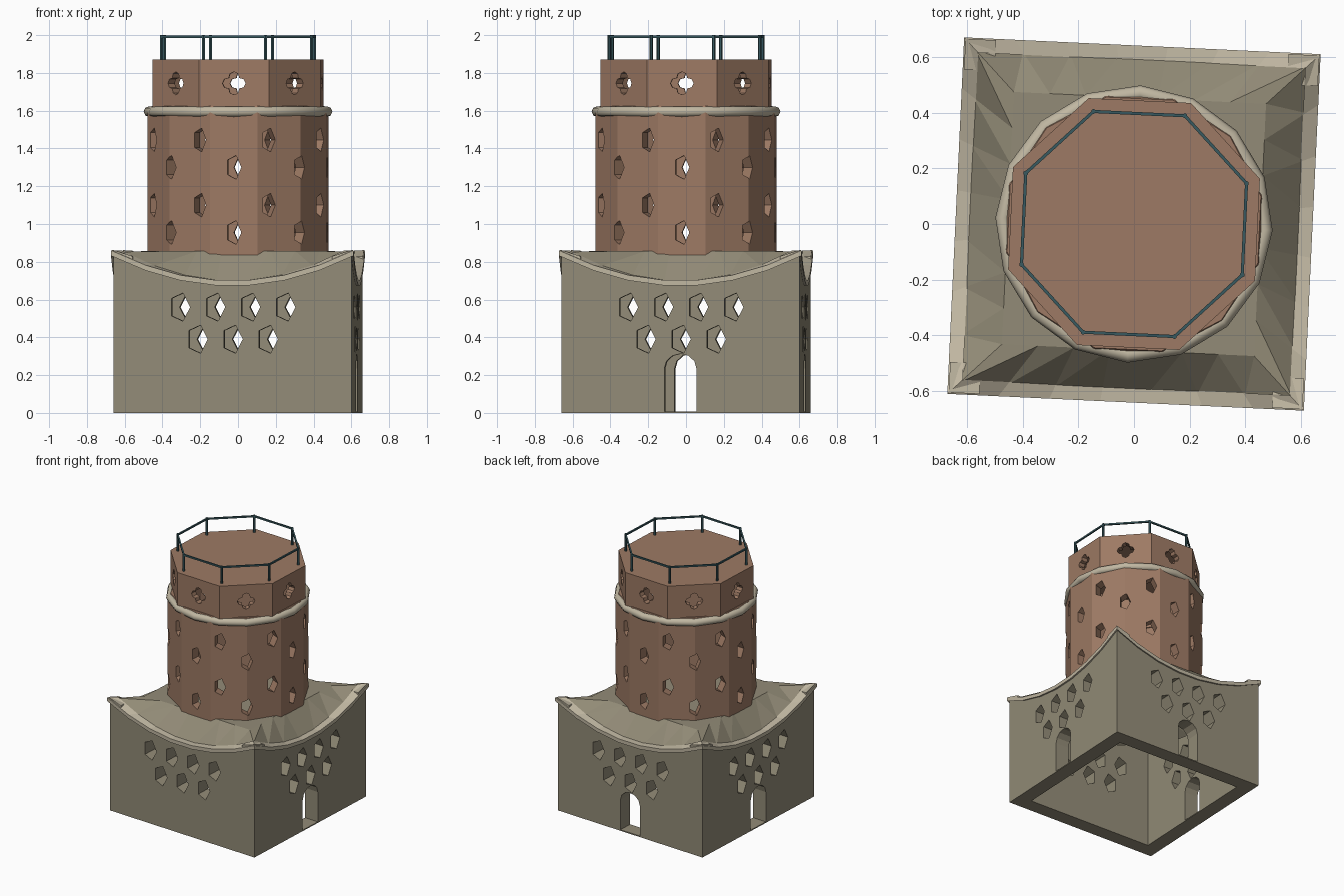
import bpy, bmesh
from math import sin, cos, pi, radians, tau
from mathutils import Matrix, Vector

if "Cube" in bpy.data.objects:
    bpy.data.objects.remove(bpy.data.objects["Cube"])

TURN = radians(-2.7)   # the whole building stands slightly turned
HALF = 0.63            # half the width of the square base


def material(name, r, g, b):
    m = bpy.data.materials.new(name)
    m.diffuse_color = (r, g, b, 1)
    m.use_nodes = True
    m.node_tree.nodes["Principled BSDF"].inputs["Base Color"].default_value = (r, g, b, 1)
    return m


STONE = material("grey stone", 0.29, 0.26, 0.185)
TRIM = material("pale stone", 0.53, 0.475, 0.36)
BRICK = material("brown brick", 0.34, 0.195, 0.128)
IRON = material("dark teal iron", 0.04, 0.1, 0.115)


def finish(bm, name, mat, angle=0.0):
    bmesh.ops.recalc_face_normals(bm, faces=bm.faces)
    mesh = bpy.data.meshes.new(name)
    bm.to_mesh(mesh)
    bm.free()
    mesh.materials.append(mat)
    obj = bpy.data.objects.new(name, mesh)
    obj.rotation_euler.z = TURN + angle
    bpy.context.collection.objects.link(obj)
    return obj


def loft(bm, loops, closed):
    """Bridge equal point loops; cap the ends unless the lofting is closed."""
    rows = [[bm.verts.new(p) for p in loop] for loop in loops]
    n = len(rows[0])
    pairs = list(zip(rows, rows[1:])) + ([(rows[-1], rows[0])] if closed else [])
    for a, b in pairs:
        for i in range(n):
            j = (i + 1) % n
            bm.faces.new((a[i], a[j], b[j], b[i]))
    if not closed:
        bm.faces.new(rows[0])
        bm.faces.new(rows[-1])


def polygon(n, r, z, phase):
    return [(r * sin((k + phase) * tau / n), -r * cos((k + phase) * tau / n), z) for k in range(n)]


def lathe(name, mat, n, profile, phase, closed=True):
    bm = bmesh.new()
    loft(bm, [polygon(n, r, z, phase) for r, z in profile], closed)
    return finish(bm, name, mat)


def cut(obj, outlines, near, far, turn=0.0):
    """Cut prisms through a wall; outlines are (angle, points) and must not overlap."""
    bm = bmesh.new()
    for angle, outline in outlines:
        spin = Matrix.Rotation(angle, 3, "Z")
        loft(bm, [[spin @ Vector((u, -d, z)) for u, z in outline] for d in (near, far)], False)
    cutter = finish(bm, "cutter", obj.data.materials[0], turn)
    cutter.hide_render = True
    mod = obj.modifiers.new("openings", "BOOLEAN")
    mod.operation, mod.solver, mod.object = "DIFFERENCE", "EXACT", cutter
    bpy.context.view_layer.objects.active = obj
    bpy.ops.object.modifier_apply(modifier=mod.name)
    bpy.data.objects.remove(cutter)


def pentagon(x, z, rx, rz):
    return [(x + rx * cos(k * tau / 5), z + rz * sin(k * tau / 5)) for k in range(5)]


# Sagging top line of the base walls, from corner to corner
STEPS = [i / 3.5 - 1 for i in range(8)]


def eave(t):
    return 0.70 + 0.16 * t * t


def mitred_strip(name, mat, outer, inner, top, bottom, angle):
    bm = bmesh.new()
    loops = []
    for t in STEPS:
        loops.append([(t * outer, -outer, bottom(t)), (t * outer, -outer, top(t)),
                      (t * inner, -inner, top(t)), (t * inner, -inner, bottom(t))])
    loft(bm, loops, False)
    return finish(bm, name, mat, angle)


# Base walls with pentagon openings, and doors on all but the front
door = [(-0.085, 0.008), (0.085, 0.008)]
door += [(0.085 * cos(k * pi / 6), 0.235 + 0.078 * sin(k * pi / 6)) for k in range(7)]
holes = []
for count, z in ((4, 0.56), (3, 0.39)):
    for i in range(count):
        holes.append((0, pentagon((i - (count - 1) / 2) * 0.186, z, 0.055, 0.078)))
for k, side in enumerate(("front", "left", "back", "right")):
    turn = k * pi / 2
    wall = mitred_strip(side + "_wall", STONE, HALF, 0.52,
                        lambda t: eave(t) - 0.01, lambda t: 0.0, turn)
    cut(wall, holes, 0.45, 0.7, turn)
    if side != "front":
        cut(wall, [(0, door)], 0.45, 0.7, turn)
    mitred_strip(side + "_eave_trim", TRIM, 0.643, 0.59, eave, lambda t: eave(t) - 0.028, turn)

    # Roof slope rising from the eave to the foot of the tower
    bm = bmesh.new()
    low = [bm.verts.new((t * 0.6, -0.6, eave(t) - 0.008)) for t in STEPS]
    high = [bm.verts.new((t * 0.455, -0.455, 0.857)) for t in STEPS]
    for i in range(len(STEPS) - 1):
        bm.faces.new((low[i], low[i + 1], high[i + 1]))
        bm.faces.new((low[i], high[i + 1], high[i]))
    finish(bm, side + "_roof_slope", STONE, turn)

    # Corner block, sloping down with the eaves
    bm = bmesh.new()
    place = Matrix.Translation((-0.583, -0.583, 0.85)) @ Matrix.Diagonal((0.11, 0.11, 0.028, 1))
    bmesh.ops.create_cube(bm, size=1, matrix=place)
    for v in bm.verts:
        if max(v.co.x, v.co.y) > -0.583:
            v.co.z -= 0.035
    finish(bm, side + "_corner_block", TRIM, turn)

# Flat roof around the tower foot
lathe("roof_flat", STONE, 4, [(0.455 * 2 ** 0.5, 0.835), (0.455 * 2 ** 0.5, 0.857)], 0.5, False)

# Tower drum with staggered rows of pentagon openings
drum = lathe("tower_drum", BRICK, 12,
             [(0.49, 0.8), (0.49, 1.595), (0.468, 1.626), (0.42, 1.626), (0.42, 0.8)], 0.5)
holes = []
for row, z in enumerate((0.955, 1.10, 1.30, 1.445)):
    for k in range(8):
        holes.append(((k + row % 2 / 2) * pi / 4, pentagon(0, z, 0.04, 0.066)))
cut(drum, holes, 0.35, 0.6)

# Rounded band at the top of the drum
band = lathe("tower_band", TRIM, 16,
             [(0.472 + 0.028 * cos(k * pi / 4), 1.595 + 0.028 * sin(k * pi / 4)) for k in range(8)], 0)
band.data.shade_smooth()

# Octagonal upper storey with four-lobed openings
crown = lathe("upper_storey", BRICK, 8, [(0.482, 1.59), (0.482, 1.87), (0.43, 1.87), (0.43, 1.59)], 0.5)
quatrefoil = []
for lobe in range(4):
    a = lobe * pi / 2
    for step in range(-2, 3):
        b = a + radians(50 * step)
        quatrefoil.append((0.033 * cos(a) + 0.028 * cos(b), 1.745 + 0.033 * sin(a) + 0.028 * sin(b)))
cut(crown, [(k * pi / 4, quatrefoil) for k in range(8)], 0.34, 0.55)
lathe("roof_deck", BRICK, 8, [(0.431, 1.83), (0.431, 1.87)], 0.5, False)

# Railing
lathe("railing_bar", IRON, 8, [(0.437, 1.986), (0.437, 1.998), (0.425, 1.998), (0.425, 1.986)], 0.5)
bm = bmesh.new()
for x, y, z in polygon(8, 0.431, 1.93, 0.5):
    bmesh.ops.create_cone(bm, cap_ends=True, segments=6, radius1=0.009, radius2=0.009,
                          depth=0.14, matrix=Matrix.Translation((x, y, z)))
finish(bm, "railing_posts", IRON)
